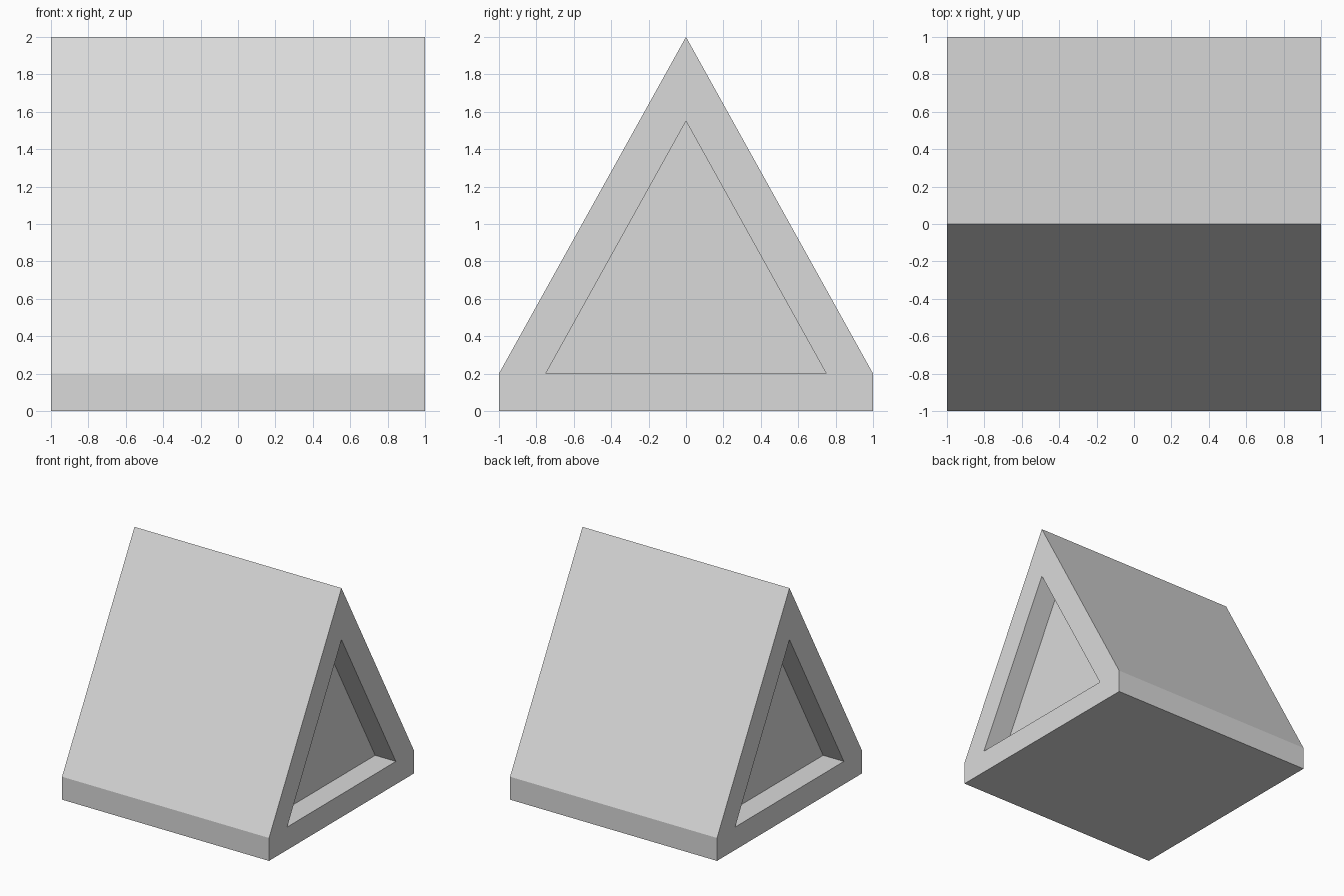
import bpy
import bmesh

if "Cube" in bpy.data.objects:
    bpy.data.objects.remove(bpy.data.objects["Cube"])

HALF = 1.0      # half length along x
DEPTH = 0.2     # depth of the triangular end recesses
# End outline as (y, z): low side walls under a steep gable
OUTLINE = [(-1, 0), (1, 0), (1, 0.2), (0, 2), (-1, 0.2)]

grey = bpy.data.materials.new("light_grey")
grey.diffuse_color = (0.7, 0.7, 0.7, 1)
grey.use_nodes = True
grey.node_tree.nodes["Principled BSDF"].inputs["Base Color"].default_value = grey.diffuse_color

bm = bmesh.new()


def ring(points, x):
    return [bm.verts.new((x, y, z)) for y, z in points]


def bridge(a, b):
    n = len(a)
    for i in range(n):
        j = (i + 1) % n
        bm.faces.new((a[i], a[j], b[j], b[i]))


# Outer walls, base and roof slopes
ends = {s: ring(OUTLINE, s * HALF) for s in (-1, 1)}
bridge(ends[-1], ends[1])

# Each end: a flat rim around a sunken triangle (gable scaled by 0.75)
for s, outer in ends.items():
    gable = [(-0.75, 0.2), (0.75, 0.2), (0, 1.55)]
    rim = ring(gable, s * HALF)
    back = ring(gable, s * (HALF - DEPTH))
    o = outer
    bm.faces.new((o[0], o[1], rim[1], rim[0]))
    bm.faces.new((o[1], o[2], rim[1]))
    bm.faces.new((o[2], o[3], rim[2], rim[1]))
    bm.faces.new((o[3], o[4], rim[0], rim[2]))
    bm.faces.new((o[4], o[0], rim[0]))
    bridge(rim, back)
    bm.faces.new(back)

bmesh.ops.recalc_face_normals(bm, faces=bm.faces[:])
mesh = bpy.data.meshes.new("gabled_block")
bm.to_mesh(mesh)
bm.free()
mesh.materials.append(grey)
block = bpy.data.objects.new("gabled_block", mesh)
bpy.context.collection.objects.link(block)
